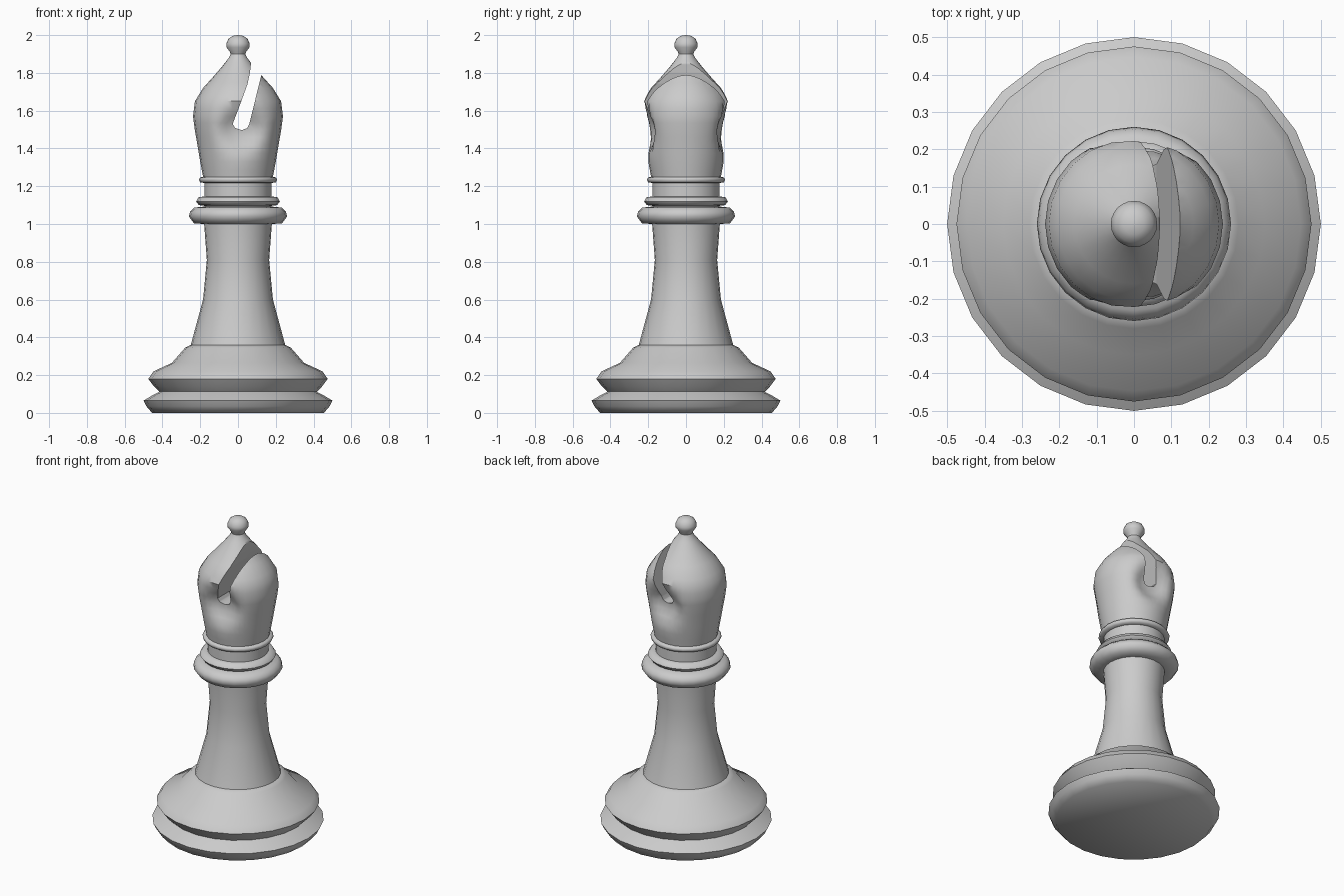
import bpy, bmesh, math

if "Cube" in bpy.data.objects:
    bpy.data.objects.remove(bpy.data.objects["Cube"])

SIDES = 24


def make_object(name, bm):
    bmesh.ops.recalc_face_normals(bm, faces=bm.faces)
    mesh = bpy.data.meshes.new(name)
    bm.to_mesh(mesh)
    bm.free()
    ob = bpy.data.objects.new(name, mesh)
    bpy.context.collection.objects.link(ob)
    return ob


def lathe_mesh(profile):
    """Spin a closed (radius, height) profile around z."""
    pts = [(0, profile[0][1])] + profile + [(0, profile[-1][1])]
    bm = bmesh.new()
    vs = [bm.verts.new((r, 0, z)) for r, z in pts]
    edges = [bm.edges.new(p) for p in zip(vs, vs[1:])]
    bmesh.ops.spin(bm, geom=vs + edges, cent=(0, 0, 0), axis=(0, 0, 1),
                   angle=math.tau, steps=SIDES)
    bmesh.ops.remove_doubles(bm, verts=bm.verts, dist=1e-4)
    return bm


def smooth(ob, angle):
    bpy.ops.object.select_all(action='DESELECT')
    ob.select_set(True)
    bpy.context.view_layer.objects.active = ob
    bpy.ops.object.shade_smooth_by_angle(angle=math.radians(angle))


# Turned parts, bottom to top
parts = {
    "base": [(.455, 0), (.485, .035), (.5, .065), (.455, .092), (.417, .112),
             (.445, .14), (.475, .18), (.447, .22), (.35, .265), (.28, .345), (.25, .36)],
    "stem": [(.25, .36), (.185, .6), (.165, .81), (.18, 1.01)],
    "collar": [(.18, 1.0), (.233, 1.004), (.26, 1.04), (.254, 1.065), (.232, 1.087), (.18, 1.092)],
    "neck": [(.178, 1.08), (.178, 1.23)],
    "lower_ring": [(.175, 1.096), (.208, 1.1), (.222, 1.12), (.208, 1.142), (.175, 1.146)],
    "upper_ring": [(.175, 1.217), (.2, 1.22), (.207, 1.235), (.2, 1.247), (.175, 1.25)],
    "finial": [(.035, 1.88), (.042, 1.91), (.061, 1.935), (.062, 1.955), (.05, 1.982), (.028, 1.996), (.005, 2.0)],
}
for name, profile in parts.items():
    smooth(make_object(name, lathe_mesh(profile)), 62)

# Head with a thumb-like dent on both sides of the slit's lower end
bm = lathe_mesh([(.183, 1.24), (.2, 1.33), (.215, 1.42), (.229, 1.5), (.238, 1.57),
                 (.228, 1.65), (.185, 1.72), (.135, 1.775), (.083, 1.835), (.045, 1.885), (.035, 1.91)])
bmesh.ops.subdivide_edges(bm, edges=bm.edges, cuts=1, use_grid_fill=True)
for v in bm.verts:
    if abs(v.co.y) > .08:
        d = ((v.co.x - .02) / .105) ** 2 + ((v.co.z - 1.51) / .105) ** 2
        v.co.y -= math.copysign(.07 * math.exp(-d ** 1.5), v.co.y)
bmesh.ops.triangulate(bm, faces=bm.faces)
head = make_object("head", bm)

# Slanted slit cutter running front to back
slit = [(-.028, 1.53), (-.015, 1.508), (.02, 1.497), (.048, 1.507), (.06, 1.53), (.125, 1.795),
        (.165, 1.96), (.074, 1.96), (.07, 1.86), (.063, 1.8), (.05, 1.74), (.01, 1.63)]
bm = bmesh.new()
face = bm.faces.new([bm.verts.new((x, -.4, z)) for x, z in slit])
ext = bmesh.ops.extrude_face_region(bm, geom=[face])
bmesh.ops.translate(bm, vec=(0, .8, 0),
                    verts=[g for g in ext["geom"] if isinstance(g, bmesh.types.BMVert)])
cutter = make_object("slit_cutter", bm)
cutter.hide_render = True

mod = head.modifiers.new("slit", 'BOOLEAN')
mod.operation = 'DIFFERENCE'
mod.solver = 'EXACT'
mod.object = cutter
bpy.context.view_layer.objects.active = head
bpy.ops.object.modifier_apply(modifier=mod.name)
bpy.data.objects.remove(cutter)
smooth(head, 45)
